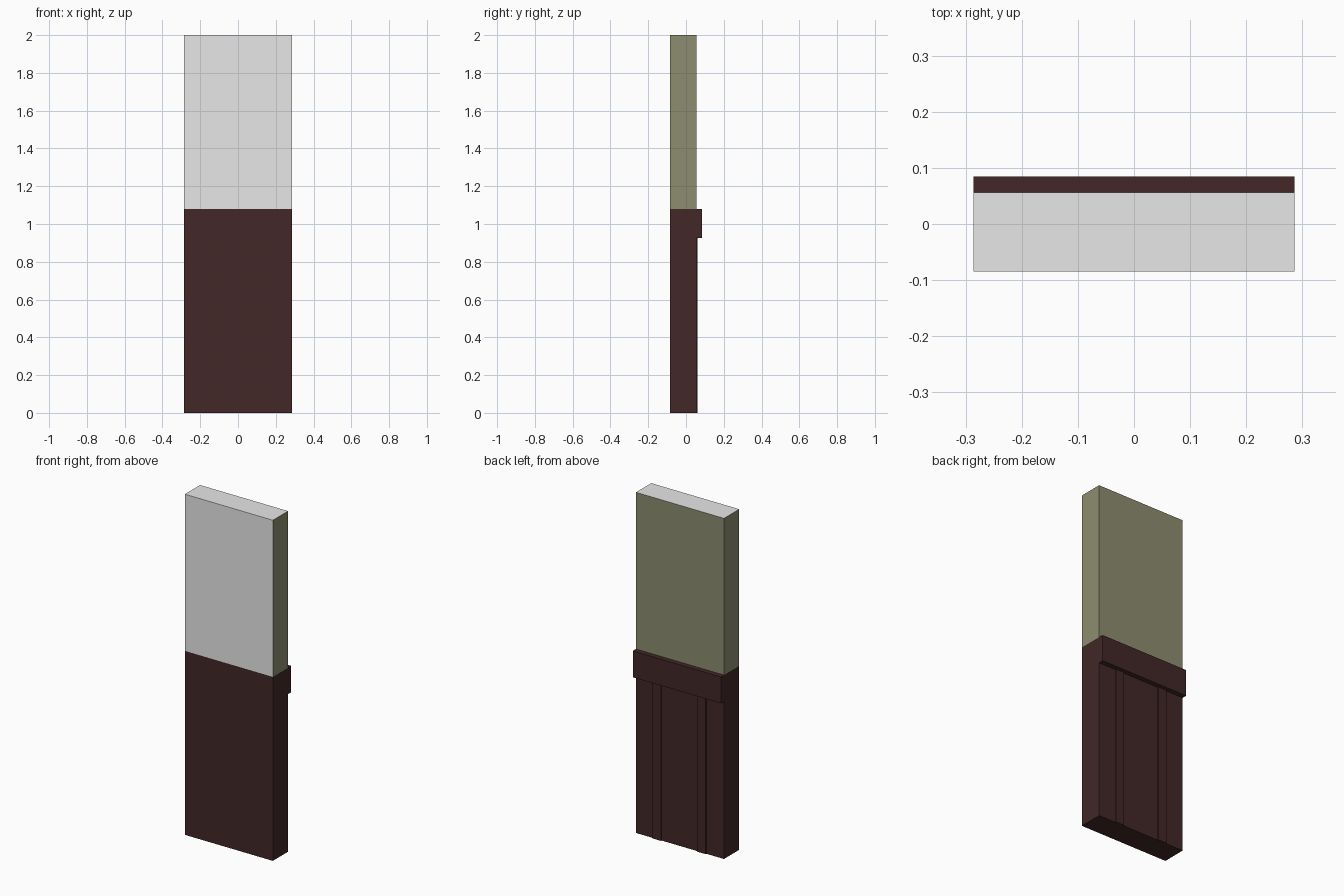
import bpy
import bmesh

if "Cube" in bpy.data.objects:
    bpy.data.objects.remove(bpy.data.objects["Cube"])


def material(name, rgb):
    m = bpy.data.materials.new(name)
    m.diffuse_color = (*rgb, 1.0)
    m.use_nodes = True
    m.node_tree.nodes["Principled BSDF"].inputs["Base Color"].default_value = m.diffuse_color
    return m


plaster = material("light_grey", (0.80, 0.80, 0.80))
olive = material("olive_wallpaper", (0.266, 0.266, 0.165))
wood = material("dark_brown_wood", (0.0545, 0.0203, 0.0203))


def box(name, x, y, z, mats):
    """Axis-aligned box from (min, max) ranges."""
    bm = bmesh.new()
    bmesh.ops.create_cube(bm, size=1.0)
    for v in bm.verts:
        v.co = [r[0] if c < 0 else r[1] for c, r in zip(v.co, (x, y, z))]
    bm.normal_update()
    mesh = bpy.data.meshes.new(name)
    bm.to_mesh(mesh)
    bm.free()
    for m in mats:
        mesh.materials.append(m)
    obj = bpy.data.objects.new(name, mesh)
    bpy.context.collection.objects.link(obj)
    return obj


W = 0.286                    # half width
FRONT, BACK = -0.085, 0.056  # wall faces
RAIL_TOP = 1.08

# Upper wall: olive, with grey front and top
upper = box("upper_wall", (-W, W), (FRONT, BACK), (RAIL_TOP, 2.0), [olive, plaster])
for p in upper.data.polygons:
    if p.normal.y < -0.5 or p.normal.z > 0.5:
        p.material_index = 1

# Wood panelled lower wall
box("lower_wall", (-W, W), (FRONT, BACK), (0.0, RAIL_TOP), [wood])

# Rail across the back
box("chair_rail", (-W, W), (BACK, 0.085), (0.925, RAIL_TOP), [wood])

# Thin vertical battens below the rail
for i, cx in enumerate((-0.143, 0.147)):
    box(f"batten_{i + 1}", (cx - 0.028, cx + 0.028), (BACK, 0.062), (0.0, 0.925), [wood])
